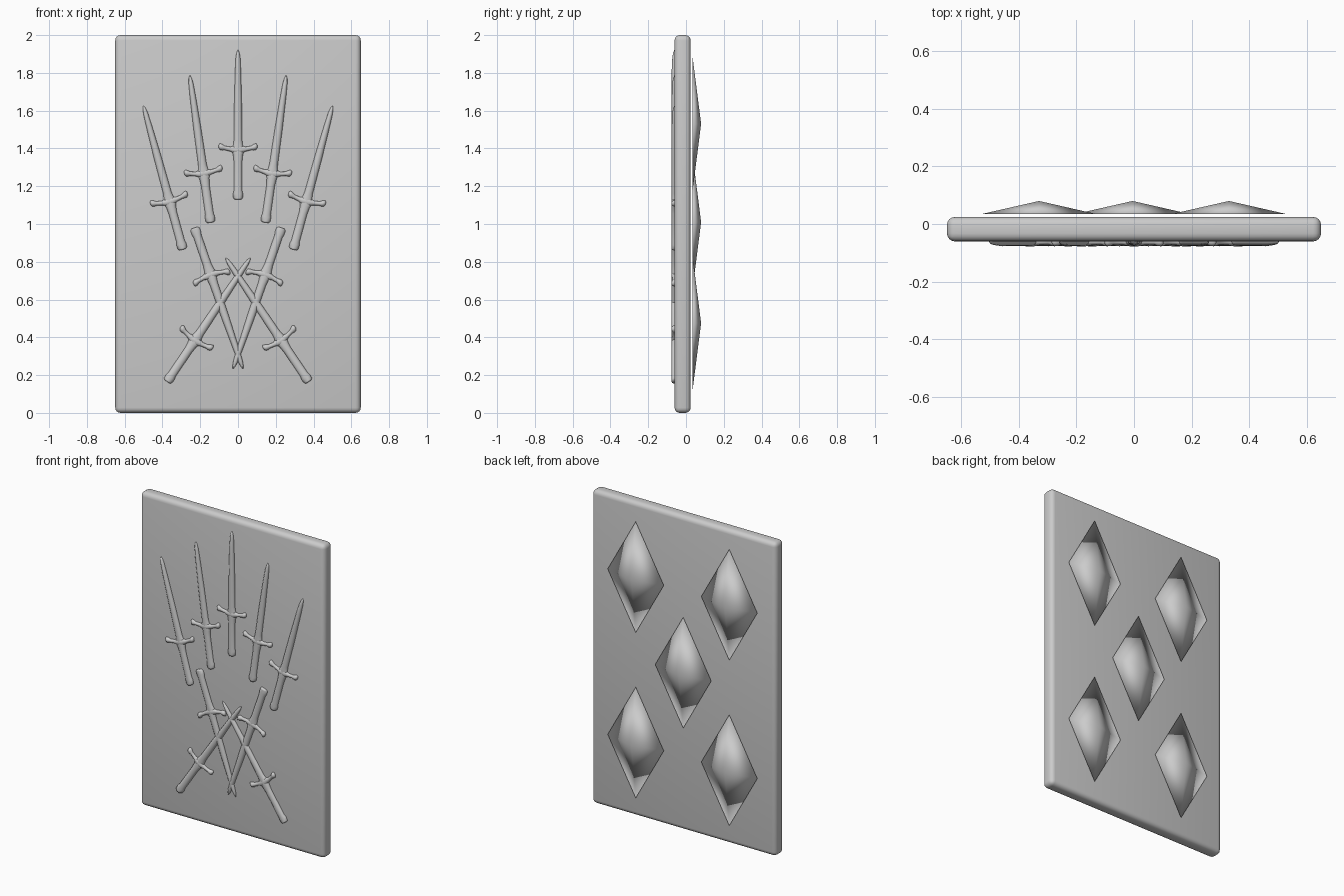
import bpy, bmesh, math
from mathutils import Vector

if "Cube" in bpy.data.objects:
    bpy.data.objects.remove(bpy.data.objects["Cube"])


def loft(bm, stations, across, depth, sides=12):
    """Skin flattened elliptical rings; a station is (x, z, half width)."""
    rings = []
    for x, z, w in stations:
        ring = []
        for i in range(sides):
            a = 2 * math.pi * i / sides
            p = Vector((x, 0, z)) + across * (w * math.cos(a))
            p.y = min(w, depth) * math.sin(a)
            ring.append(bm.verts.new(p))
        rings.append(ring)
    for r, s in zip(rings, rings[1:]):
        for i in range(sides):
            j = (i + 1) % sides
            bm.faces.new((r[i], r[j], s[j], s[i]))
    bm.faces.new(rings[0])
    bm.faces.new(rings[-1])


# Card slab with rounded edges
bpy.ops.mesh.primitive_cube_add(size=1, location=(0, -0.018, 1))
card = bpy.context.object
card.name = "card"
card.scale = (1.3, 0.085, 2)
bpy.ops.object.transform_apply(location=False, rotation=False, scale=True)
bevel = card.modifiers.new("rounded_edges", "BEVEL")
bevel.width = 0.028
bevel.segments = 4
bpy.ops.object.shade_smooth()

# Shared sword mesh: grip and blade along z, guard along x
LENGTH = 0.78
bm = bmesh.new()
body = [(0, 0.017), (0.008, 0.025), (0.03, 0.026), (0.045, 0.022), (0.2, 0.022),
        (0.235, 0.026), (0.26, 0.036), (0.285, 0.025), (0.31, 0.022), (0.5, 0.02),
        (0.68, 0.015), (0.74, 0.012), (0.765, 0.008), (LENGTH, 0.002)]
loft(bm, [(0, z, w) for z, w in body], Vector((1, 0, 0)), 0.016)
half = [(0.102, 0.277, 0.008), (0.095, 0.276, 0.017), (0.083, 0.273, 0.016),
        (0.07, 0.269, 0.011), (0.04, 0.263, 0.012), (0.015, 0.26, 0.022)]
guard = half + [(-x, z, w) for x, z, w in reversed(half)]
loft(bm, guard, Vector((0, 0, 1)), 0.017)
bmesh.ops.recalc_face_normals(bm, faces=bm.faces)
for f in bm.faces:
    f.smooth = True
sword_mesh = bpy.data.meshes.new("sword")
bm.to_mesh(sword_mesh)
bm.free()


def add_sword(name, hilt, tip):
    d = Vector(tip) - Vector(hilt)
    ob = bpy.data.objects.new(name, sword_mesh)
    bpy.context.collection.objects.link(ob)
    ob.location = (hilt[0], -0.0605, hilt[1])
    ob.rotation_euler = (0, math.atan2(d.x, d.y), 0)
    ob.scale = (1, 1, d.length / LENGTH)


# Nine relief swords: one in the middle and four mirrored pairs
add_sword("sword_middle", (0, 1.13), (0, 1.92))
pairs = {
    "sword_upper_inner": ((0.145, 1.008), (0.255, 1.785)),
    "sword_upper_outer": ((0.292, 0.865), (0.5, 1.625)),
    "sword_pointing_down": ((0.23, 0.98), (-0.026, 0.235)),
    "sword_crossed_low": ((0.375, 0.165), (-0.065, 0.82)),
}
for name, (hilt, tip) in pairs.items():
    for side, s in (("right", 1), ("left", -1)):
        add_sword(f"{name}_{side}", (s * hilt[0], hilt[1]), (s * tip[0], tip[1]))

# Five smooth-shaded diamond studs hovering just off the back
for x, z in ((-0.33, 1.53), (0.33, 1.53), (-0.005, 1.01), (-0.33, 0.475), (0.33, 0.475)):
    bpy.ops.mesh.primitive_cone_add(vertices=4, radius1=1, radius2=0, depth=0.045,
                                    location=(x, 0.0575, z),
                                    rotation=(-math.pi / 2, 0, 0))
    stud = bpy.context.object
    stud.name = "diamond_stud"
    stud.scale = (0.198, 0.354, 1)
    bpy.ops.object.transform_apply(location=False, rotation=False, scale=True)
    bpy.ops.object.shade_smooth()
